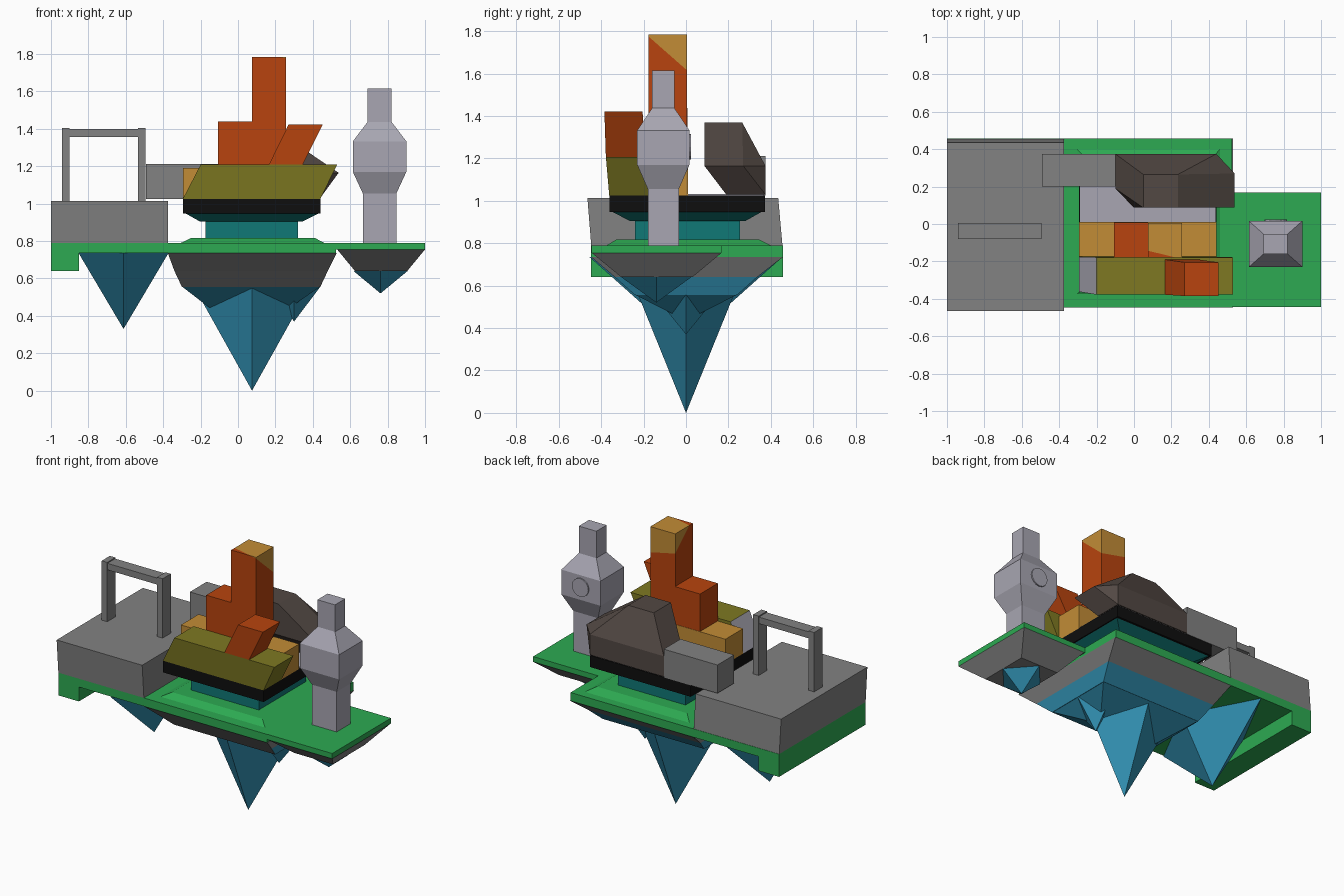
import bpy, bmesh, math
from mathutils import Vector

if "Cube" in bpy.data.objects:
    bpy.data.objects.remove(bpy.data.objects["Cube"])


def mat(name, r, g, b):
    m = bpy.data.materials.new(name)
    lin = [((c / 255 + 0.055) / 1.055) ** 2.4 if c > 10 else c / 255 / 12.92 for c in (r, g, b)]
    m.diffuse_color = (*lin, 1)
    m.use_nodes = True
    m.node_tree.nodes["Principled BSDF"].inputs["Base Color"].default_value = m.diffuse_color
    return m


GREEN = mat("grass green", 45, 170, 82)
GREY = mat("stone grey", 130, 130, 130)
BLUE = mat("crystal blue", 50, 146, 180)
RUST = mat("rust orange", 184, 68, 14)
GOLD = mat("ochre", 194, 140, 54)
OLIVE = mat("olive", 126, 121, 34)
PALE = mat("pale lavender", 168, 166, 178)
BROWN = mat("dark brown", 82, 72, 67)
BLACK = mat("black", 14, 14, 14)
TEAL = mat("deep teal", 16, 120, 118)


def finish(name, bm, *mats):
    bmesh.ops.recalc_face_normals(bm, faces=bm.faces)
    me = bpy.data.meshes.new(name)
    bm.to_mesh(me)
    bm.free()
    for m in mats:
        me.materials.append(m)
    ob = bpy.data.objects.new(name, me)
    bpy.context.collection.objects.link(ob)
    return ob


def loft_bm(rings):
    """Closed stack of rectangles (x0, x1, y0, y1, z)."""
    bm = bmesh.new()
    loops = [[bm.verts.new(p) for p in ((a, c, z), (b, c, z), (b, d, z), (a, d, z))]
             for a, b, c, d, z in rings]
    for lo, hi in zip(loops, loops[1:]):
        for i in range(4):
            j = (i + 1) % 4
            bm.faces.new((lo[i], lo[j], hi[j], hi[i]))
    bm.faces.new(loops[0])
    bm.faces.new(loops[-1])
    bmesh.ops.recalc_face_normals(bm, faces=bm.faces)
    return bm


def loft(name, m, *rings):
    return finish(name, loft_bm(rings), m)


def box(name, m, x0, x1, y0, y1, z0, z1):
    return loft(name, m, (x0, x1, y0, y1, z0), (x0, x1, y0, y1, z1))


def spike(name, cx, cy, rx, ry, z_top, z_tip):
    """Four-sided crystal hanging down from a diamond base."""
    bm = bmesh.new()
    tip = bm.verts.new((cx, cy, z_tip))
    ring = [bm.verts.new(p) for p in ((cx + rx, cy, z_top), (cx, cy + ry, z_top),
                                      (cx - rx, cy, z_top), (cx, cy - ry, z_top))]
    bm.faces.new(ring)
    for i in range(4):
        bm.faces.new((ring[i], ring[(i + 1) % 4], tip))
    return finish(name, bm, BLUE)


# Grass slabs, end lip and raised lawn
box("grass_main", GREEN, -1.0, 0.524, -0.447, 0.457, 0.735, 0.79)
box("grass_right", GREEN, 0.524, 1.0, -0.445, 0.168, 0.755, 0.79)
box("grass_end_lip", GREEN, -1.0, -0.85, -0.447, 0.457, 0.64, 0.735)
loft("raised_lawn", GREEN, (-0.305, 0.46, -0.375, 0.40, 0.79), (-0.25, 0.41, -0.33, 0.345, 0.817))

# Rock below the middle: grey rim, lower band grey on the front only
bm = loft_bm([(-0.30, 0.44, -0.24, 0.24, 0.555), (-0.34, 0.48, -0.335, 0.335, 0.64),
              (-0.375, 0.528, -0.447, 0.457, 0.735)])
for f in bm.faces:
    c = f.calc_center_median()
    if c.z < 0.62 and f.normal.y > -0.4:
        f.material_index = 1
finish("rock_main", bm, GREY, BLUE)
loft("rock_right", GREY, (0.625, 0.905, -0.305, 0.03, 0.64), (0.53, 1.0, -0.445, 0.168, 0.755))

# Crystals
loft("crystal_hull", BLUE, (-0.155, 0.28, -0.02, 0.02, 0.445), (-0.30, 0.44, -0.24, 0.24, 0.557))
spike("crystal_main", 0.075, 0, 0.31, 0.225, 0.555, 0.0)
spike("crystal_side", 0.30, 0, 0.14, 0.15, 0.555, 0.37)
spike("crystal_left", -0.612, 0, 0.24, 0.455, 0.735, 0.33)
spike("crystal_right", 0.762, -0.14, 0.145, 0.165, 0.64, 0.52)

# Grey terrace, leaning slightly to the front, with gate
loft("terrace", GREY, (-1.0, -0.375, -0.447, 0.455, 0.79), (-1.0, -0.375, -0.465, 0.435, 1.013))
for name, x in (("gate_post_left", -0.92), ("gate_post_right", -0.515)):
    box(name, GREY, x - 0.02, x + 0.02, -0.08, 0.005, 1.01, 1.405)
box("gate_beam", GREY, -0.915, -0.515, -0.078, 0.003, 1.355, 1.398)

# Plinth, flare and black floor
loft("plinth", TEAL, (-0.175, 0.32, -0.24, 0.255, 0.81), (-0.175, 0.32, -0.24, 0.255, 0.905))
loft("plinth_flare", TEAL, (-0.205, 0.345, -0.265, 0.28, 0.905), (-0.285, 0.435, -0.35, 0.36, 0.95))
box("floor", BLACK, -0.295, 0.44, -0.362, 0.372, 0.948, 1.025)
box("floor_top", PALE, -0.29, 0.435, 0.01, 0.367, 1.024, 1.032)

# Buildings on the floor
box("annex", GREY, -0.492, -0.10, 0.20, 0.375, 1.025, 1.212)
box("ochre_block", GOLD, -0.295, 0.44, -0.175, 0.01, 1.025, 1.19)
box("rust_block", RUST, -0.108, 0.075, -0.178, 0.008, 1.19, 1.438)

# Leaning olive block, its left slope is pale
bm = loft_bm([(-0.295, 0.44, -0.362, -0.175, 1.025), (-0.20, 0.53, -0.378, -0.178, 1.208)])
for f in bm.faces:
    if f.normal.x < -0.5:
        f.material_index = 1
finish("olive_block", bm, OLIVE, PALE)
loft("leaning_chimney", RUST, (0.165, 0.345, -0.378, -0.19, 1.208), (0.27, 0.452, -0.385, -0.205, 1.422))

# Tall tower, back upper corner cut off in ochre
bm = loft_bm([(0.075, 0.257, -0.178, 0.005, 1.19), (0.075, 0.257, -0.178, 0.005, 1.785)])
co, no = Vector((0.257, 0, 1.62)), Vector((0.0068, 0.0277, 0.0315)).normalized()
bmesh.ops.bisect_plane(bm, geom=bm.verts[:] + bm.edges[:] + bm.faces[:], plane_co=co, plane_no=no)
for f in bm.faces:
    if (f.calc_center_median() - co).dot(no) > 0:
        f.material_index = 1
finish("tower", bm, RUST, GOLD)

# Brown peaked building
bm = bmesh.new()
for p in ((0.05, 0.087, 1.37), (0.235, 0.087, 1.37), (0.05, 0.265, 1.37), (0.235, 0.265, 1.37),
          (0.0, 0.087, 1.165), (0.538, 0.087, 1.165), (0.538, 0.27, 1.165),
          (-0.10, 0.375, 1.165), (0.44, 0.375, 1.165), (-0.10, 0.19, 1.165),
          (-0.10, 0.19, 1.03), (-0.10, 0.375, 1.03), (0.44, 0.19, 1.03), (0.44, 0.375, 1.03)):
    bm.verts.new(p)
bmesh.ops.convex_hull(bm, input=bm.verts)
bmesh.ops.dissolve_limit(bm, angle_limit=0.01, verts=bm.verts, edges=bm.edges)
finish("brown_hall", bm, BROWN)

# Pale lookout tower with a round plate on the back
cx, cy = 0.757, -0.107
loft("lookout", PALE, *[(cx - a, cx + a, cy - b, cy + b, z) for a, b, z in (
    (0.09, 0.073, 0.785), (0.09, 0.073, 1.055), (0.143, 0.123, 1.17),
    (0.143, 0.123, 1.333), (0.064, 0.053, 1.437), (0.064, 0.053, 1.615))])
bm = bmesh.new()
bmesh.ops.create_cone(bm, cap_ends=True, segments=16, radius1=0.06, radius2=0.06, depth=0.009)
plate = finish("lookout_plate", bm, PALE)
plate.rotation_euler.x = math.pi / 2
plate.location = (cx, cy + 0.127, 1.255)
